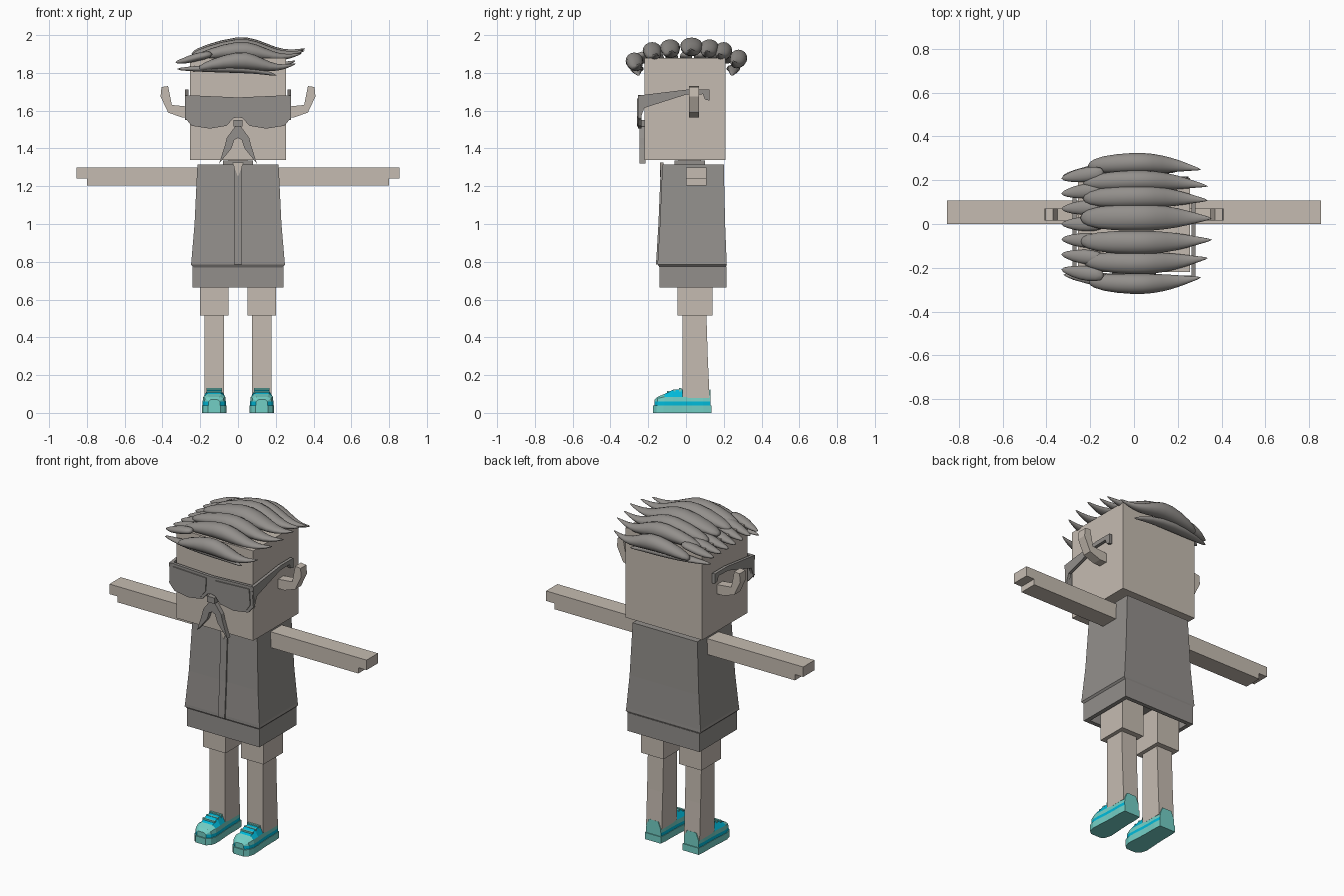
import bpy, bmesh, math

cube = bpy.data.objects.get("Cube")
if cube:
    bpy.data.objects.remove(cube, do_unlink=True)


def material(name, rgb):
    m = bpy.data.materials.new(name)
    m.use_nodes = True
    m.diffuse_color = (*rgb, 1)
    b = m.node_tree.nodes["Principled BSDF"]
    b.inputs["Base Color"].default_value = (*rgb, 1)
    b.inputs["Roughness"].default_value = 0.8
    return m


SKIN = material("skin beige", (0.56, 0.50, 0.44))
GREY = material("warm grey", (0.29, 0.275, 0.26))
CYAN = material("shoe cyan", (0.0, 0.49, 0.70))
TEAL = material("shoe pale teal", (0.17, 0.62, 0.56))


def loft(name, rings, mats, rule=None, smooth=False):
    """Join equal rings of points into a closed skin with capped ends."""
    bm = bmesh.new()
    rows = [[bm.verts.new(p) for p in r] for r in rings]
    n = len(rows[0])
    for a, b in zip(rows, rows[1:]):
        for i in range(n):
            j = (i + 1) % n
            bm.faces.new((a[i], a[j], b[j], b[i]))
    bm.faces.new(rows[0])
    bm.faces.new(rows[-1])
    bmesh.ops.recalc_face_normals(bm, faces=bm.faces)
    for f in bm.faces:
        f.smooth = smooth
        if rule:
            f.material_index = rule(f.calc_center_median())
    me = bpy.data.meshes.new(name)
    bm.to_mesh(me)
    bm.free()
    for m in mats:
        me.materials.append(m)
    ob = bpy.data.objects.new(name, me)
    bpy.context.collection.objects.link(ob)
    return ob


def rect(x0, x1, y0, y1, z):
    return [(x0, y0, z), (x1, y0, z), (x1, y1, z), (x0, y1, z)]


def box(name, x, y, z, mat):
    lo, hi = sorted(x)
    return loft(name, [rect(lo, hi, *y, z[0]), rect(lo, hi, *y, z[1])], [mat])


def prism_y(name, poly, y0, y1, mat):
    return loft(name, [[(x, y, z) for x, z in poly] for y in (y0, y1)], [mat])


def prism_x(name, poly, x0, x1, mat):
    return loft(name, [[(x, y, z) for y, z in poly] for x in (x0, x1)], [mat])


def both(half):
    """Complete a half outline (starting and ending on x = 0)."""
    return half + [(-x, z) for x, z in half[-2:0:-1]]


# Head, neck and collar
box("head", (-0.255, 0.255), (-0.22, 0.21), (1.34, 1.88), SKIN)
box("neck", (-0.05, 0.05), (-0.04, 0.08), (1.3, 1.345), SKIN)
box("collar", (-0.08, 0.08), (-0.06, 0.1), (1.3, 1.335), GREY)

# Flared shirt with front strip and open neckline
shirt = [(1.315, 0.215, -0.125, 0.2), (1.0, 0.23, -0.138, 0.207),
         (0.8, 0.247, -0.15, 0.215), (0.785, 0.25, -0.15, 0.216), (0.77, 0.235, -0.14, 0.21)]
loft("shirt", [rect(-w, w, f, b, z) for z, w, f, b in shirt], [GREY])
loft("shirt_front_strip", [rect(-0.022, 0.022, f - 0.008, f + 0.01, z)
                           for z, w, f, b in shirt[:4]], [GREY])
prism_y("neckline", both([(0, 1.25), (0.03, 1.325), (0, 1.325)]), -0.138, -0.12, SKIN)

# Shorts hem, hollow underneath
loft("shorts", [rect(-0.24, 0.24, -0.14, 0.215, z) for z in (0.775, 0.665)]
     + [rect(-0.215, 0.215, -0.115, 0.19, z) for z in (0.665, 0.74)], [GREY])


# Shoe cross-section at a station along the foot
def shoe_ring(cx, y, w, top):
    mid = min(0.085, top - 0.008)
    half = [(w, 0.038), (w * 0.99, 0.06), (w * 0.94, mid), (w * 0.6, top)]
    pts = half + [(-a, z) for a, z in reversed(half)]
    return [(cx + a, y, z) for a, z in pts]


def shoe_colour(c):
    if c.z < 0.055:
        return 0
    if c.z < 0.08:
        return 1
    return 0 if -0.11 < c.y < 0.09 else 1


STATIONS = [(-0.168, 0.03, 0.07), (-0.15, 0.052, 0.085), (-0.115, 0.062, 0.1),
            (-0.07, 0.06, 0.122), (-0.02, 0.056, 0.125), (0.03, 0.054, 0.1),
            (0.09, 0.054, 0.105), (0.13, 0.05, 0.125)]

for s, side in ((1, "left"), (-1, "right")):
    # Arm with a shorter lower slab
    box(side + "_arm", (s * 0.2, s * 0.855), (0, 0.108), (1.24, 1.3), SKIN)
    box(side + "_arm_underside", (s * 0.2, s * 0.8), (0, 0.108), (1.205, 1.24), SKIN)

    # Leg
    cx = s * 0.126
    box(side + "_thigh", (cx - 0.075, cx + 0.075), (-0.045, 0.14), (0.515, 0.76), SKIN)
    loft(side + "_shin", [rect(cx - 0.052, cx + 0.052, -0.018, b, z)
                          for z, b in ((0.08, 0.125), (0.3, 0.115), (0.52, 0.108))], [SKIN])

    # Shoe: sole, upper and laces
    outline = [(cx + w + 0.003, y) for y, w, t in STATIONS]
    outline += [(cx - w - 0.003, y) for y, w, t in reversed(STATIONS)]
    outline = [(x, y * 1.04) for x, y in outline]
    loft(side + "_shoe_sole", [[(x, y, z) for x, y in outline] for z in (0, 0.04)], [TEAL])
    loft(side + "_shoe_upper", [shoe_ring(cx, *st) for st in STATIONS],
         [CYAN, TEAL], shoe_colour)
    for i in range(3):
        y = -0.1 + i * 0.032
        box(f"{side}_shoe_lace_{i}", (cx - 0.04, cx + 0.04), (y, y + 0.012),
            (0.1, 0.117 + i * 0.007), TEAL)

    # Hooked ear
    ear = [(0.25, 1.565), (0.3, 1.565), (0.37, 1.59), (0.41, 1.675), (0.405, 1.725),
           (0.37, 1.73), (0.35, 1.63), (0.25, 1.62)]
    prism_y(side + "_ear", [(s * x, z) for x, z in ear], 0.015, 0.07, SKIN)

    # Glasses side arm
    temple = [(-0.255, 1.68), (0.01, 1.712), (0.125, 1.712), (0.125, 1.652), (0.1, 1.66),
              (0.09, 1.687), (0, 1.685), (-0.22, 1.615), (-0.245, 1.55)]
    prism_x(side + "_glasses_arm", temple, s * 0.262, s * 0.28, GREY)

    # Raised lens
    lens = [(0.03, 1.655), (0.255, 1.665), (0.262, 1.57), (0.235, 1.53), (0.15, 1.517),
            (0.07, 1.53), (0.035, 1.575)]
    prism_y(side + "_lens", [(s * x, z) for x, z in lens], -0.26, -0.25, GREY)

# Glasses front, nose and forked moustache
prism_y("glasses_front", both([(0, 1.67), (0.27, 1.682), (0.28, 1.56), (0.245, 1.52),
                               (0.15, 1.505), (0.06, 1.52), (0.025, 1.56), (0, 1.565)]),
        -0.254, -0.236, GREY)
box("nose", (-0.025, 0.025), (-0.26, -0.21), (1.515, 1.55), GREY)
prism_y("moustache", both([(0, 1.53), (0.02, 1.51), (0.06, 1.455), (0.068, 1.42),
                           (0.1, 1.32), (0.035, 1.4), (0.02, 1.445), (0, 1.455)]),
        -0.246, -0.215, GREY)


# Hair lock running across the head: path of (x, z, half width, half height)
def lock(name, y, path):
    rings = []
    for x, z, w, h in path:
        yc = y * (1 - 1.2 * x * x)
        rings.append([(x, yc + w * math.cos(a), z + h * math.sin(a))
                      for a in (math.tau * k / 8 for k in range(8))])
    ob = loft(name, rings, [GREY], smooth=True)
    ob.modifiers.new("soften", "SUBSURF").levels = 1
    ob.modifiers["soften"].render_levels = 1


SWEEP = [(-0.25, -0.05, 0.3, 0.014), (-0.18, -0.028, 0.9, 0.03), (0, 0, 1.05, 0.054),
         (0.1, -0.012, 1, 0.048), (0.2, -0.04, 0.75, 0.026), (0.28, -0.042, 0.4, 0.014),
         (0.36, -0.02, 0.05, 0.004)]
TOP = [(-0.275, 0.05, 1.87, 0.86), (-0.18, 0.055, 1.925, 0.95), (-0.085, 0.058, 1.94, 1),
       (0.03, 0.066, 1.949, 1), (0.125, 0.055, 1.94, 0.95), (0.2, 0.05, 1.925, 0.95),
       (0.28, 0.05, 1.885, 0.86)]
for i, (y, w, z, length) in enumerate(TOP):
    lock(f"hair_top_{i}", y, [(x * length, z + dz, w * f, h) for x, dz, f, h in SWEEP])

# Short curls over the right edge
for i in range(7):
    lock(f"hair_curl_{i}", -0.24 + i * 0.08,
         [(-0.13, 1.9, 0.03, 0.02), (-0.22, 1.885, 0.04, 0.026),
          (-0.28, 1.865, 0.03, 0.02), (-0.335, 1.855, 0.008, 0.006)])

# Low locks at the front and back
for name, y in (("hair_fringe", -0.265), ("hair_nape", 0.255)):
    lock(name, y, [(-0.33, 1.82, 0.005, 0.006), (-0.22, 1.822, 0.03, 0.017),
                   (-0.05, 1.825, 0.042, 0.027), (0.1, 1.815, 0.03, 0.02),
                   (0.21, 1.785, 0.005, 0.005)])
